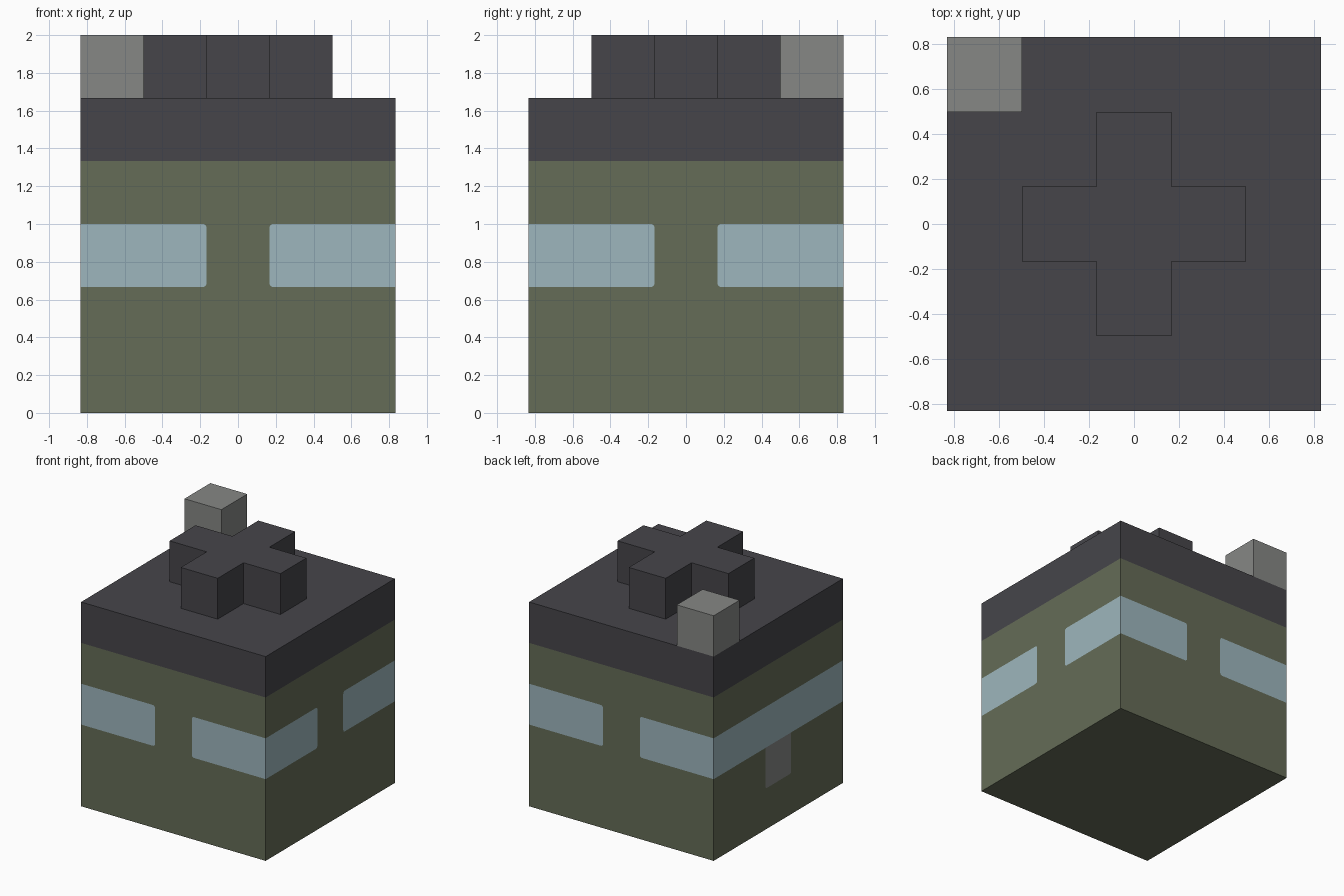
import bpy
import bmesh
from math import sin, cos, pi
from mathutils import Matrix, Vector

if "Cube" in bpy.data.objects:
    bpy.data.objects.remove(bpy.data.objects["Cube"], do_unlink=True)

U = 1 / 3          # block module
H = 2.5 * U        # half width of the body
G = U / 2          # half width of the pillar between windows
R = 0.02           # corner radius of windows and door


def material(name, rgb):
    lin = [((c / 255 + 0.055) / 1.055) ** 2.4 for c in rgb] + [1]
    mat = bpy.data.materials.new(name)
    mat.use_nodes = True
    mat.diffuse_color = lin
    bsdf = mat.node_tree.nodes["Principled BSDF"]
    bsdf.inputs["Base Color"].default_value = lin
    bsdf.inputs["Roughness"].default_value = 0.8
    return mat


GREEN = material("olive green", (101, 108, 87))
GLASS = material("pale blue glass", (157, 182, 189))
DARK = material("charcoal", (70, 69, 74))
GREY = material("mid grey", (134, 135, 133))


def finish(bm, name, *mats):
    mesh = bpy.data.meshes.new(name)
    bm.to_mesh(mesh)
    bm.free()
    for m in mats:
        mesh.materials.append(m)
    obj = bpy.data.objects.new(name, mesh)
    bpy.context.collection.objects.link(obj)
    return obj


def prism(name, outline, z0, z1, mat):
    """Extrude a flat outline upwards."""
    bm = bmesh.new()
    face = bm.faces.new([bm.verts.new((x, y, z0)) for x, y in outline])
    top = bmesh.ops.extrude_face_region(bm, geom=[face])["geom"]
    bmesh.ops.translate(bm, vec=(0, 0, z1 - z0),
                        verts=[v for v in top if isinstance(v, bmesh.types.BMVert)])
    bmesh.ops.recalc_face_normals(bm, faces=bm.faces)
    return finish(bm, name, mat)


def rect(x0, y0, x1, y1):
    return [(x0, y0), (x1, y0), (x1, y1), (x0, y1)]


def arc(cx, cz, start, end, steps=4):
    angles = [start + (end - start) * i / steps for i in range(steps + 1)]
    return [(cx + R * cos(a), cz + R * sin(a)) for a in angles]


def mirrored(points):
    return [(-x, z) for x, z in reversed(points)]


# Wall layouts as (outline, material index): 0 paint, 1 glass, 2 door
inner = arc(G + R, 2 * U + R, 1.5 * pi, pi) + arc(G + R, 3 * U - R, pi, pi / 2)
notch = [(H, 2 * U)] + inner + [(H, 3 * U)]
window = notch[::-1]
half = [(H, 0)] + notch + [(H, 4 * U)]
window_wall = [(half + mirrored(half), 0), (window, 1), (mirrored(window), 1)]

door_side = arc(G - R, U + R, -pi / 2, 0) + [(G, 2 * U)]
door = mirrored(door_side) + door_side
below = [(H, 0), (H, 2 * U)] + door_side[::-1]
door_wall = [(below + mirrored(below), 0), (door, 2),
             (rect(-H, 2 * U, H, 3 * U), 1), (rect(-H, 3 * U, H, 4 * U), 0)]

# Body: four walls around the vertical axis and a floor
bm = bmesh.new()
for i, wall in enumerate([window_wall, window_wall, window_wall, door_wall]):
    turn = Matrix.Rotation(i * pi / 2, 3, "Z")
    outward = turn @ Vector((0, -1, 0))
    for outline, index in wall:
        face = bm.faces.new([bm.verts.new(turn @ Vector((u, -H, z))) for u, z in outline])
        face.normal_update()
        if face.normal.dot(outward) < 0:
            face.normal_flip()
        face.material_index = index
bm.faces.new([bm.verts.new((x, y, 0)) for x, y in reversed(rect(-H, -H, H, H))])
bmesh.ops.remove_doubles(bm, verts=bm.verts, dist=0.0005)
finish(bm, "body", GREEN, GLASS, GREY)

# Roof slab
prism("roof", rect(-H, -H, H, H), 4 * U, 5 * U, DARK)

# Cross-shaped rotor hub on the roof
arm = [(3 * G, -G), (3 * G, G), (G, G)]
cross = [tuple(Matrix.Rotation(i * pi / 2, 2) @ Vector(p)) for i in range(4) for p in arm]
prism("roof_cross", cross, 5 * U, 6 * U, DARK)

# Corner block
prism("corner_block", rect(-H, H - U, U - H, H), 5 * U, 6 * U, GREY)
